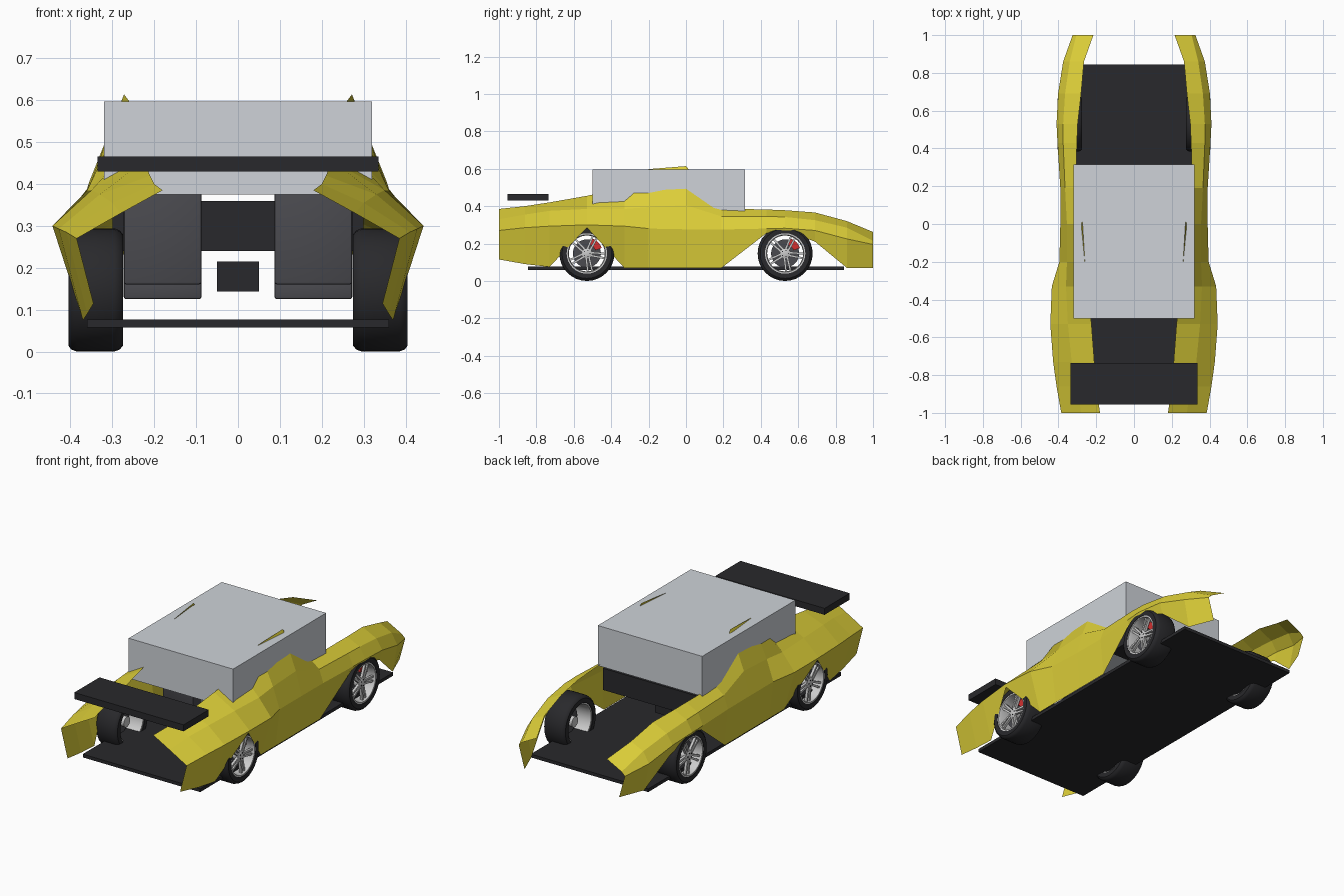
import bpy, bmesh
from math import sin, cos, pi, radians
from mathutils import Matrix, Vector

if "Cube" in bpy.data.objects:
    bpy.data.objects.remove(bpy.data.objects["Cube"])


def mat(name, rgb):
    m = bpy.data.materials.new(name)
    m.diffuse_color = (*rgb, 1)
    m.use_nodes = True
    m.node_tree.nodes["Principled BSDF"].inputs["Base Color"].default_value = m.diffuse_color
    return m


YELLOW = mat("yellow_paint", (0.72, 0.62, 0.04))
BLACK = mat("black_trim", (0.022, 0.022, 0.025))
GLASS = mat("pale_glass", (0.62, 0.65, 0.69))
SEAT = mat("dark_grey", (0.07, 0.07, 0.08))
METAL = mat("silver", (0.55, 0.55, 0.57))
RED = mat("red", (0.65, 0.03, 0.03))


def finish(name, bm, material, smooth=False):
    bmesh.ops.recalc_face_normals(bm, faces=bm.faces)
    me = bpy.data.meshes.new(name)
    bm.to_mesh(me)
    bm.free()
    ob = bpy.data.objects.new(name, me)
    bpy.context.collection.objects.link(ob)
    me.materials.append(material)
    if smooth:
        bpy.ops.object.select_all(action='DESELECT')
        bpy.context.view_layer.objects.active = ob
        ob.select_set(True)
        bpy.ops.object.shade_smooth_by_angle(angle=radians(35))
    return ob


def box(name, x, y, z, material, bevel=0, tilt=0):
    bm = bmesh.new()
    bmesh.ops.create_cube(bm, size=1)
    size = Vector((x[1] - x[0], y[1] - y[0], z[1] - z[0]))
    mid = Vector((x[0] + x[1], y[0] + y[1], z[0] + z[1])) / 2
    bmesh.ops.transform(bm, verts=bm.verts, matrix=Matrix.Translation(mid)
                        @ Matrix.Rotation(tilt, 4, 'X') @ Matrix.Diagonal((*size, 1)))
    if bevel:
        bmesh.ops.bevel(bm, geom=bm.edges[:], offset=bevel, segments=2,
                        affect='EDGES', profile=0.5)
    return finish(name, bm, material, bool(bevel))


# body side: y, then (x, z) of sill, waist crease, shoulder, inner edge
SECTIONS = [
    (-1.00, .345, .115, .385, .270, .28, .330, .180, .385),
    (-0.86, .360, .090, .410, .285, .30, .355, .200, .400),
    (-0.73, .370, .075, .428, .293, .33, .375, .210, .420),
    (-0.53, .435, .285, .443, .300, .35, .385, .225, .455),
    (-0.33, .370, .070, .435, .293, .36, .385, .245, .500),
    (-0.20, .370, .070, .395, .280, .355, .395, .260, .598),
    (0.00, .370, .070, .390, .276, .355, .405, .272, .614),
    (0.19, .370, .070, .390, .275, .365, .345, .310, .387),
    (0.43, .395, .255, .405, .280, .375, .345, .302, .382),
    (0.53, .405, .270, .410, .282, .375, .342, .298, .378),
    (0.69, .385, .210, .402, .270, .365, .325, .280, .366),
    (0.86, .345, .070, .375, .225, .340, .285, .265, .320),
    (1.00, .290, .070, .325, .195, .305, .215, .215, .262),
]
bm = bmesh.new()
for side in (1, -1):
    rows = [[bm.verts.new((side * s[i], s[0], s[i + 1])) for i in (1, 3, 5, 7)]
            for s in SECTIONS]
    for a, b in zip(rows, rows[1:]):
        for i in range(3):
            bm.faces.new((a[i], b[i], b[i + 1], a[i + 1]))
finish("body_sides", bm, YELLOW)

# slab parts
box("cabin_glass", (-.32, .32), (-.5, .315), (.375, .597), GLASS)
box("floor_pan", (-.36, .36), (-.845, .845), (.058, .076), BLACK)
box("spoiler", (-.335, .335), (-.955, -.735), (.43, .466), BLACK)
box("dashboard", (-.30, .30), (.16, .30), (.24, .36), BLACK)
box("centre_console", (-.05, .05), (-.22, .20), (.143, .215), BLACK)

# seats
for side, label in ((1, "right"), (-1, "left")):
    x = sorted((side * .087, side * .273))
    box("seat_cushion_" + label, x, (-.22, .06), (.125, .18), SEAT, .006)
    box("seat_back_" + label, x, (-.27, -.20), (.16, .44), SEAT, .006)


def lathe(name, profile, material, centre, side, n=32):
    # profile of (offset along axle, radius), closed loop
    bm = bmesh.new()
    rings = [[bm.verts.new((centre[0] + side * a, centre[1] + r * cos(2 * pi * k / n),
                            centre[2] + r * sin(2 * pi * k / n))) for k in range(n)]
             for a, r in profile]
    for a, b in zip(rings, rings[1:] + rings[:1]):
        for k in range(n):
            j = (k + 1) % n
            bm.faces.new((a[k], a[j], b[j], b[k]))
    return finish(name, bm, material, True)


def plates(name, outlines, depth, material, centre, side):
    # extruded flat outlines in the wheel plane
    bm = bmesh.new()
    for pts in outlines:
        ends = [[bm.verts.new((centre[0] + side * d, centre[1] + p[0], centre[2] + p[1]))
                 for p in pts] for d in depth]
        bm.faces.new(ends[0])
        bm.faces.new(ends[1][::-1])
        for k in range(len(pts)):
            j = (k + 1) % len(pts)
            bm.faces.new((ends[0][k], ends[0][j], ends[1][j], ends[1][k]))
    return finish(name, bm, material)


def polar(r, deg):
    return (r * cos(radians(deg)), r * sin(radians(deg)))


TYRE = [(-.065, .108), (-.065, .133), (-.058, .142), (-.045, .147), (.045, .147),
        (.058, .142), (.065, .133), (.064, .108)]
RIM = [(-.060, .100), (-.060, .109), (.062, .109), (.062, .100), (.045, .096), (-.045, .096)]

# wheels: tyre, rim, spokes, hub, brake disc and caliper
for side, sl in ((1, "right"), (-1, "left")):
    for y, yl in ((-.53, "front"), (.53, "back")):
        c, tag = (side * .34, y, .147), f"_{yl}_{sl}"
        lathe("tyre" + tag, TYRE, BLACK, c, side)
        lathe("rim" + tag, RIM, METAL, c, side)
        lathe("hub" + tag, [(-.03, .001), (-.03, .028), (.05, .028), (.054, .022), (.054, .001)],
              METAL, c, side, 20)
        lathe("brake_disc" + tag, [(.008, .02), (.008, .075), (.018, .075), (.018, .02)],
              SEAT, c, side)
        spokes = []
        for k in range(5):
            a = -80 + 72 * k
            for s in (1, -1):
                spokes.append([polar(.022, a + s * 5), polar(.022, a + s * 38),
                               polar(.099, a + s * 10), polar(.099, a + s * 4)])
        plates("spokes" + tag, spokes, (.038, .052), METAL, c, side)
        bolts = [[(px + .003 * cos(q * pi / 3), pz + .003 * sin(q * pi / 3)) for q in range(6)]
                 for px, pz in (polar(.017, 72 * k) for k in range(5))]
        plates("wheel_bolts" + tag, bolts, (.053, .057), BLACK, c, side)
        arc = range(20, 76, 11)
        plates("brake_caliper" + tag,
               [[polar(.085, d) for d in arc] + [polar(.048, d) for d in reversed(arc)]],
               (.004, .028), RED, c, side)
